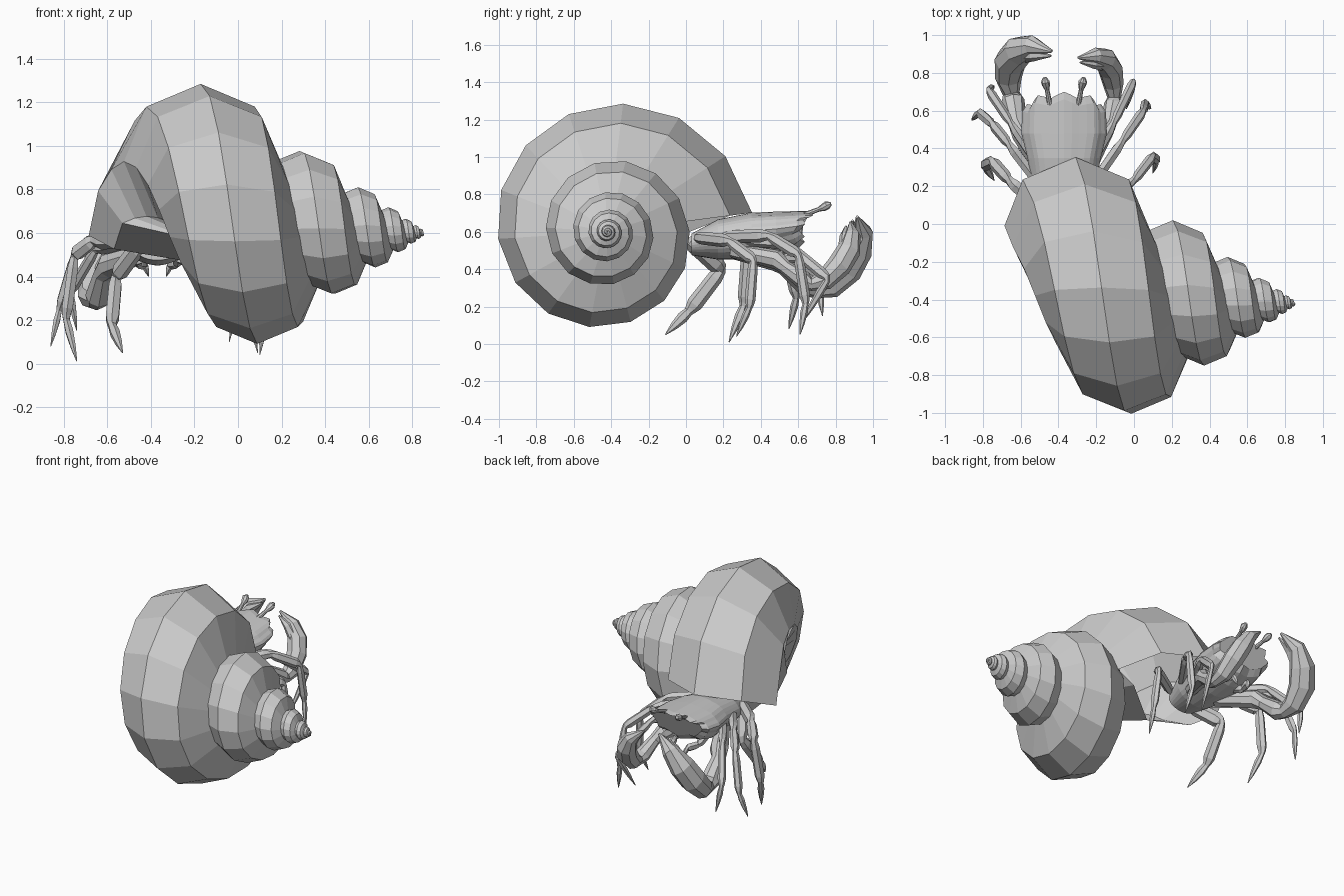
import bpy, bmesh
from math import cos, sin, pi, radians
from mathutils import Vector


def loft(name, rings, cap_start=True, cap_end=True):
    """Skin a list of equal-length closed rings with flat quads."""
    bm = bmesh.new()
    rows = [[bm.verts.new(p) for p in ring] for ring in rings]
    n = len(rows[0])
    for a, b in zip(rows, rows[1:]):
        for i in range(n):
            j = (i + 1) % n
            bm.faces.new((a[i], a[j], b[j], b[i]))
    if cap_start:
        bm.faces.new(rows[0][::-1])
    if cap_end:
        bm.faces.new(rows[-1])
    bmesh.ops.recalc_face_normals(bm, faces=bm.faces)
    me = bpy.data.meshes.new(name)
    bm.to_mesh(me)
    bm.free()
    ob = bpy.data.objects.new(name, me)
    bpy.context.collection.objects.link(ob)
    return ob


def tube(name, pts, radii, sides=6, flat=1.0):
    """Tube of varying radius along a path; flat scales it sideways."""
    pts = [Vector(p) for p in pts]
    rings = []
    for i, (p, r) in enumerate(zip(pts, radii)):
        t = (pts[min(i + 1, len(pts) - 1)] - pts[max(i - 1, 0)]).normalized()
        up = t.cross(Vector((1, 0, 0))).normalized()
        side = up.cross(t).normalized()
        rings.append([p + r * (up * cos(2 * pi * k / sides) + side * flat * sin(2 * pi * k / sides))
                      for k in range(sides)])
    return loft(name, rings)


def leg(name, pts, r):
    """Jointed leg: every segment bulges, the last one tapers to a claw."""
    path, radii = [], []
    pts = [Vector(p) for p in pts]
    last = len(pts) - 2
    for i, (a, b) in enumerate(zip(pts, pts[1:])):
        w = r * (1 - 0.1 * i)
        shape = ((0.05, 0.65), (0.3, 0.8), (0.65, 0.55), (1, 0.08)) if i == last else \
                ((0.04, 0.7), (0.2, 0.95), (0.85, 1.0), (0.96, 0.75))
        for f, k in shape:
            path.append(a.lerp(b, f))
            radii.append(w * k)
    return tube(name, path, radii, 6, 0.8)


# Spiral shell: octagonal section, 14 steps per turn, shrinking towards the apex on +x
LIP = {3: (0, 0.3, -0.04), 4: (0.04, 0.26, -0.12), 5: (0.02, 0.2, -0.085), 6: (0.02, 0.04, -0.06)}
rings = []
for i in range(97):
    R = 0.78 * 0.564 ** (i / 14)
    th = radians(7.5 + i * 360 / 14.3)
    ring = []
    for k in range(8):
        ph = k * pi / 4
        d = R * (0.48 + 0.52 * cos(ph))
        p = Vector((0.87 - 1.51 * R + 0.51 * R * sin(ph), -0.42 + d * cos(th), 0.6 + d * sin(th)))
        if i == 0 and k in LIP:                      # inner lip of the mouth
            p += Vector(LIP[k])
        ring.append(p)
    rings.append(ring)
loft("spiral_shell", rings, cap_start=False)

# Ribbed carapace with a scalloped front edge
CX = -0.37
rings = []
for y, w, zc, h, low, rib in ((0.03, 0.11, 0.54, 0.05, 1.3, 0), (0.17, 0.16, 0.58, 0.085, 1.5, 0.01),
                              (0.35, 0.19, 0.605, 0.095, 1.6, 0.02), (0.48, 0.22, 0.615, 0.09, 1.6, 0.03),
                              (0.58, 0.215, 0.63, 0.08, 1.5, 0.03), (0.62, 0.19, 0.64, 0.065, 1.4, 0.03)):
    ring = []
    for k in range(32):
        a = 2 * pi * k / 32
        m = 1 + rib * cos(k * pi / 2)
        bulge = max(sin(a), 0) * 0.065 + rib * 0.5 * cos(k * pi / 2) if y > 0.55 else 0
        ring.append((CX + w * m * cos(a), y + bulge,
                     zc + h * m * sin(a) * (1 if sin(a) > 0 else low)))
    rings.append(ring)
loft("carapace", rings)

# Eyestalks and small mouth limbs, mirrored about the body centre
for s, side in ((-1, "left"), (1, "right")):
    tube(side + "_eyestalk",
         [(CX + s * x, y, z) for x, y, z in ((0.065, 0.58, 0.67), (0.09, 0.71, 0.72), (0.095, 0.735, 0.73),
                                              (0.1, 0.755, 0.742), (0.103, 0.775, 0.75))],
         (0.016, 0.012, 0.021, 0.023, 0.01), 8)
    leg(side + "_mouth_limb",
        [(CX + s * x, y, z) for x, y, z in ((0.1, 0.4, 0.52), (0.09, 0.52, 0.46), (0.06, 0.6, 0.46), (0.04, 0.62, 0.4))],
        0.03)

# Walking legs
leg("left_front_leg", [(-0.47, 0.26, 0.56), (-0.65, 0.53, 0.53), (-0.77, 0.71, 0.33), (-0.74, 0.73, 0.15)], 0.034)
leg("left_middle_leg", [(-0.47, 0.17, 0.57), (-0.66, 0.42, 0.58), (-0.75, 0.53, 0.5), (-0.82, 0.59, 0.25), (-0.86, 0.55, 0.08)], 0.038)
leg("left_hind_leg", [(-0.47, 0.06, 0.57), (-0.66, 0.23, 0.57), (-0.75, 0.33, 0.5), (-0.79, 0.31, 0.21), (-0.74, 0.23, 0.01)], 0.045)
leg("left_rear_leg", [(-0.44, 0.01, 0.56), (-0.56, 0.19, 0.4), (-0.58, 0.02, 0.18), (-0.53, -0.11, 0.05)], 0.048)
leg("right_front_leg", [(-0.26, 0.26, 0.56), (-0.11, 0.53, 0.54), (0.0, 0.76, 0.35), (-0.04, 0.61, 0.1)], 0.034)
leg("right_middle_leg", [(-0.26, 0.15, 0.57), (-0.06, 0.44, 0.58), (0.05, 0.6, 0.48), (0.06, 0.64, 0.22), (0.09, 0.61, 0.05)], 0.036)
leg("right_hind_leg", [(-0.26, 0.05, 0.57), (0.0, 0.23, 0.55), (0.1, 0.36, 0.45), (0.12, 0.34, 0.2), (0.1, 0.27, 0.04)], 0.036)

# Pincer arms: path curls up and inward, with a thin opposing finger
tube("left_pincer_arm",
     [(-0.46, 0.25, 0.5), (-0.59, 0.48, 0.45), (-0.62, 0.53, 0.41), (-0.64, 0.65, 0.31), (-0.65, 0.69, 0.29),
      (-0.665, 0.77, 0.31), (-0.655, 0.86, 0.4), (-0.61, 0.915, 0.5), (-0.54, 0.945, 0.6), (-0.435, 0.915, 0.68)],
     (0.045, 0.06, 0.045, 0.062, 0.045, 0.07, 0.085, 0.082, 0.054, 0.008), 8, 1.0)
tube("left_pincer_finger", [(-0.6, 0.9, 0.5), (-0.53, 0.895, 0.6), (-0.44, 0.89, 0.66)], (0.05, 0.034, 0.006))
tube("right_pincer_arm",
     [(-0.26, 0.25, 0.5), (-0.16, 0.49, 0.45), (-0.13, 0.53, 0.41), (-0.11, 0.63, 0.34), (-0.105, 0.67, 0.32),
      (-0.11, 0.74, 0.34), (-0.125, 0.82, 0.42), (-0.155, 0.87, 0.5), (-0.205, 0.89, 0.58), (-0.295, 0.88, 0.65)],
     (0.04, 0.052, 0.038, 0.05, 0.036, 0.055, 0.066, 0.064, 0.044, 0.007), 8, 1.0)
tube("right_pincer_finger", [(-0.16, 0.85, 0.5), (-0.215, 0.85, 0.58), (-0.285, 0.855, 0.63)], (0.04, 0.028, 0.005))
